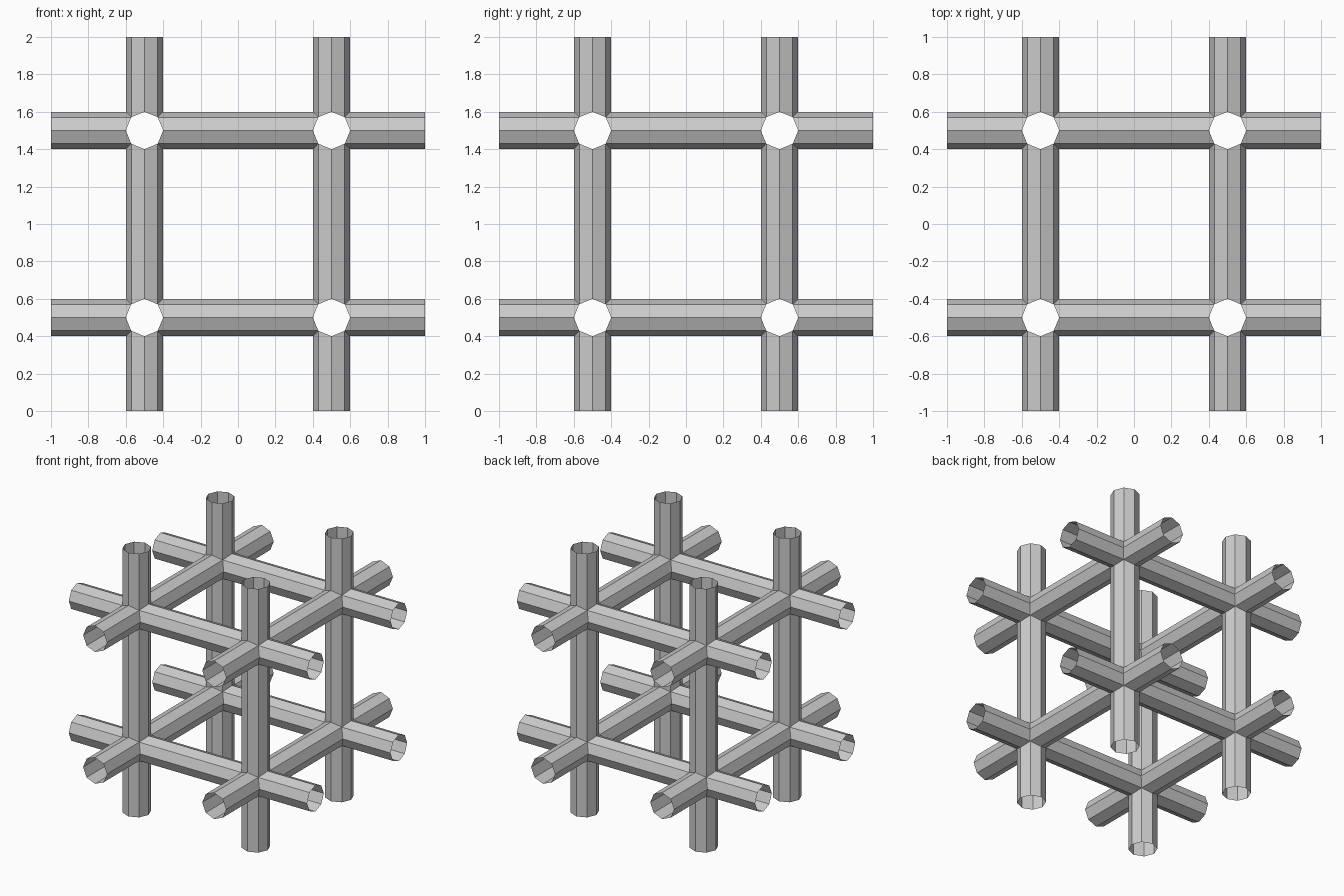
import bpy
import bmesh
from math import cos, sin, tau
from mathutils import Vector

cube = bpy.data.objects.get("Cube")
if cube:
    bpy.data.objects.remove(cube, do_unlink=True)

RADIUS = 0.1     # tube radius
NODE = 0.5       # distance of the tube axes from the centre
HALF = 1.0       # half length of every tube
SIDES = 8


def material(name, color):
    mat = bpy.data.materials.new(name)
    mat.use_nodes = True
    mat.diffuse_color = color
    mat.node_tree.nodes["Principled BSDF"].inputs["Base Color"].default_value = color
    return mat


def ring(bm, axis, u, v, along, mitre):
    """Octagon across an axis; mitre (-1, 0, 1) pulls it back from a joint."""
    verts = []
    for k in range(SIDES):
        c, s = cos(tau * k / SIDES), sin(tau * k / SIDES)
        p = Vector((0, 0, HALF))
        p[axis] += along + mitre * RADIUS * max(abs(c), abs(s))
        p[(axis + 1) % 3] += u + RADIUS * c
        p[(axis + 2) % 3] += v + RADIUS * s
        verts.append(bm.verts.new(p))
    return verts


def tube(bm, axis, u, v, start, end):
    """Open tube section between two (position, mitre) ends."""
    low = ring(bm, axis, u, v, *start)
    high = ring(bm, axis, u, v, *end)
    for k in range(SIDES):
        n = (k + 1) % SIDES
        bm.faces.new((low[k], low[n], high[n], high[k]))


# Each tube is two open stubs and a middle span, mitred together at the joints
sections = (
    ((-HALF, 0), (-NODE, -1)),
    ((-NODE, 1), (NODE, -1)),
    ((NODE, 1), (HALF, 0)),
)
bm = bmesh.new()
for axis in range(3):
    for u in (-NODE, NODE):
        for v in (-NODE, NODE):
            for start, end in sections:
                tube(bm, axis, u, v, start, end)

# Weld the mitred ends into clean hollow joints
bmesh.ops.remove_doubles(bm, verts=bm.verts, dist=0.0005)
mesh = bpy.data.meshes.new("tube_lattice")
bm.to_mesh(mesh)
bm.free()
mesh.materials.append(material("light grey", (0.6, 0.6, 0.6, 1)))
lattice = bpy.data.objects.new("tube_lattice", mesh)
bpy.context.collection.objects.link(lattice)
